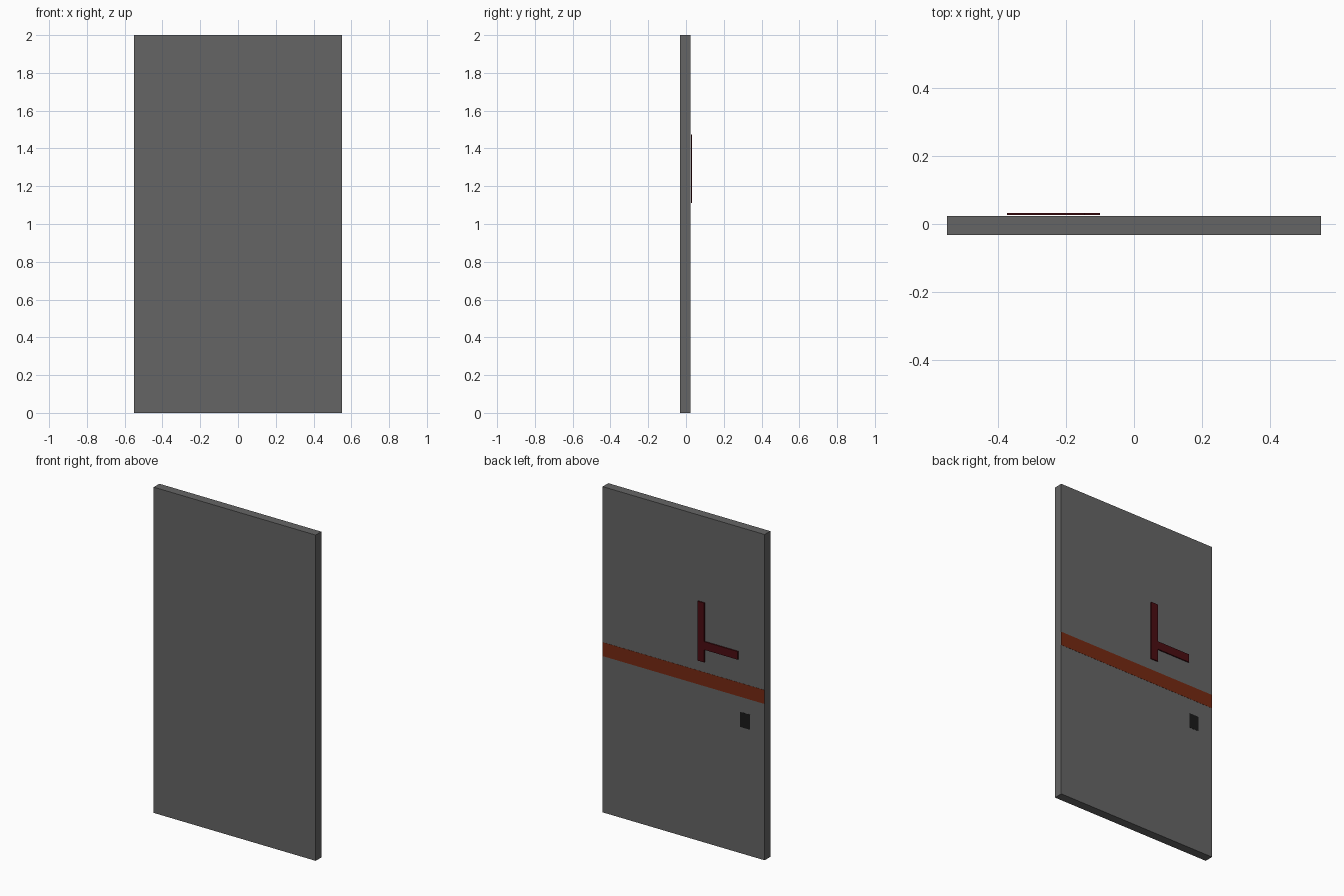
import bpy

if "Cube" in bpy.data.objects:
    bpy.data.objects.remove(bpy.data.objects["Cube"])


def material(name, rgb):
    m = bpy.data.materials.new(name)
    m.diffuse_color = (*rgb, 1)
    m.use_nodes = True
    m.node_tree.nodes["Principled BSDF"].inputs["Base Color"].default_value = m.diffuse_color
    return m


def box(name, x, y, z, mat=None):
    """Box from (min, max) pairs on each axis."""
    spans = (x, y, z)
    bpy.ops.mesh.primitive_cube_add(size=1, location=[(a + b) / 2 for a, b in spans])
    ob = bpy.context.object
    ob.name = name
    ob.scale = [b - a for a, b in spans]
    bpy.ops.object.transform_apply(location=False, rotation=False, scale=True)
    if mat:
        ob.data.materials.append(mat)
    return ob


grey = material("panel_grey", (0.13, 0.13, 0.13))
orange = material("stripe_orange", (0.18, 0.022, 0.006))
red = material("handle_red", (0.07, 0.004, 0.006))
black = material("plate_black", (0.01, 0.01, 0.01))

BACK = 0.023  # rear face of the door slab

# Door slab
box("door_panel", (-0.55, 0.55), (-0.032, BACK), (0, 2), grey)

# Flat trim on the rear face
box("stripe", (-0.55, 0.55), (BACK, BACK + 0.001), (0.96, 1.045), orange)
box("lock_plate", (-0.45, -0.385), (BACK, BACK + 0.001), (0.775, 0.867), black)

# Raised handle: upright bar with a side lever
box("handle_upright", (-0.147, -0.10), (0.026, 0.033), (1.11, 1.475), red)
box("handle_lever", (-0.374, -0.147), (0.026, 0.033), (1.188, 1.238), red)
